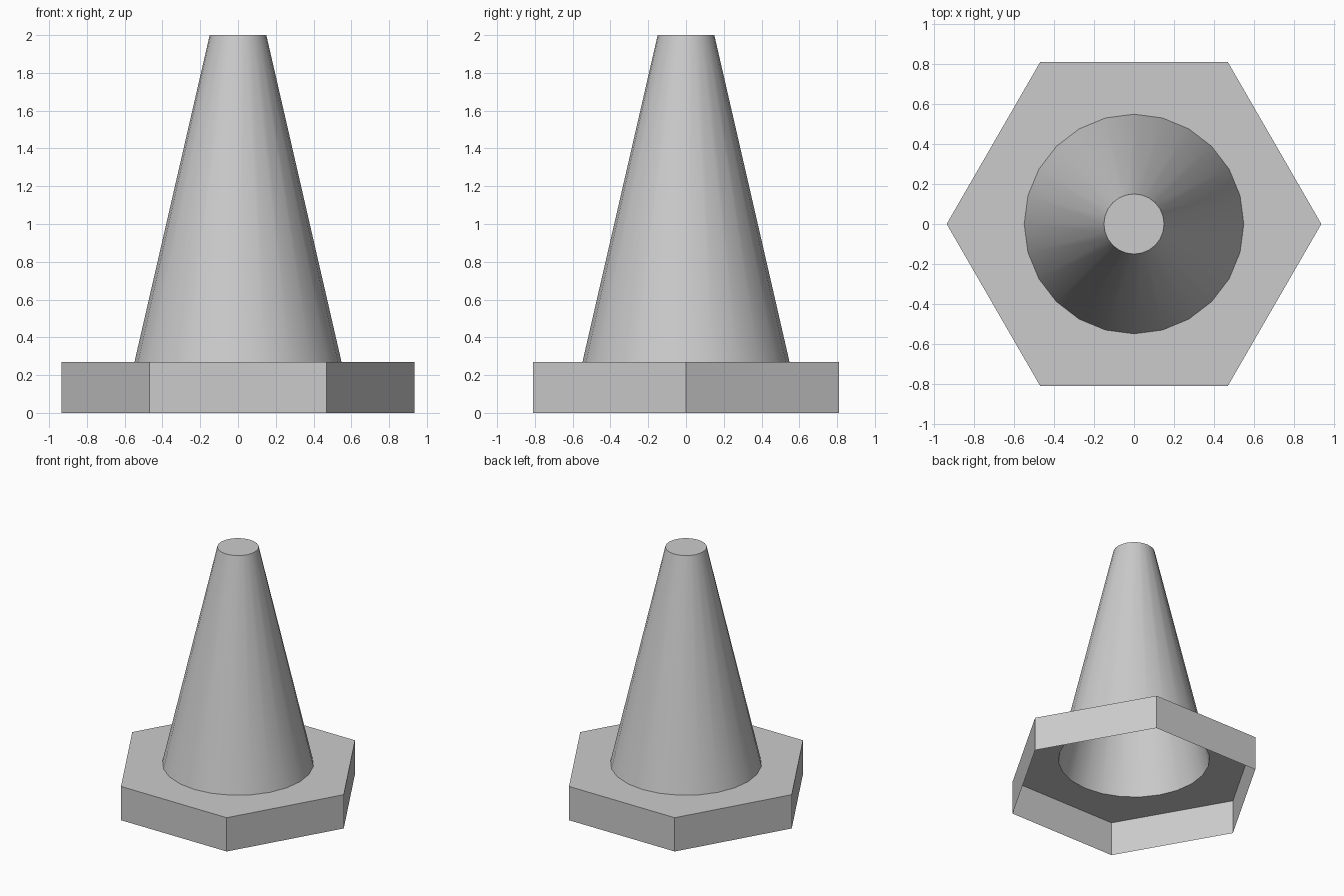
import bpy, bmesh, math

if "Cube" in bpy.data.objects:
    bpy.data.objects.remove(bpy.data.objects["Cube"])

grey = bpy.data.materials.new("light_grey")
grey.diffuse_color = (0.6, 0.6, 0.6, 1)
grey.use_nodes = True
grey.node_tree.nodes["Principled BSDF"].inputs["Base Color"].default_value = grey.diffuse_color

BASE_R, BASE_H = 0.935, 0.27
CONE_R, TIP_R, TOP = 0.548, 0.15, 2.0


def ring(bm, radius, z, sides):
    step = 2 * math.pi / sides
    return [bm.verts.new((radius * math.cos(i * step), radius * math.sin(i * step), z))
            for i in range(sides)]


def wall(bm, low, high):
    n = len(low)
    for i in range(n):
        j = (i + 1) % n
        bm.faces.new((low[i], low[j], high[j], high[i]))


def finish(bm, name):
    mesh = bpy.data.meshes.new(name)
    bm.to_mesh(mesh)
    bm.free()
    mesh.materials.append(grey)
    obj = bpy.data.objects.new(name, mesh)
    bpy.context.collection.objects.link(obj)
    return obj


# Hexagonal base: thin shell, open below, with a round hole under the cone
bm = bmesh.new()
low, high = ring(bm, BASE_R, 0, 6), ring(bm, BASE_R, BASE_H, 6)
wall(bm, low, high)
hole = ring(bm, CONE_R, BASE_H, 24)
for k in range(6):
    arc = [hole[(4 * k + i) % 24] for i in range(5)]
    bm.faces.new([high[k], high[(k + 1) % 6]] + arc[::-1])
finish(bm, "hexagonal_base")

# Hollow cone body with a flat closed tip
bm = bmesh.new()
low, high = ring(bm, CONE_R, BASE_H, 24), ring(bm, TIP_R, TOP, 24)
wall(bm, low, high)
bm.faces.new(high)
cone = finish(bm, "cone_body")
bpy.context.view_layer.objects.active = cone
cone.select_set(True)
bpy.ops.object.shade_smooth_by_angle(angle=math.radians(30))
